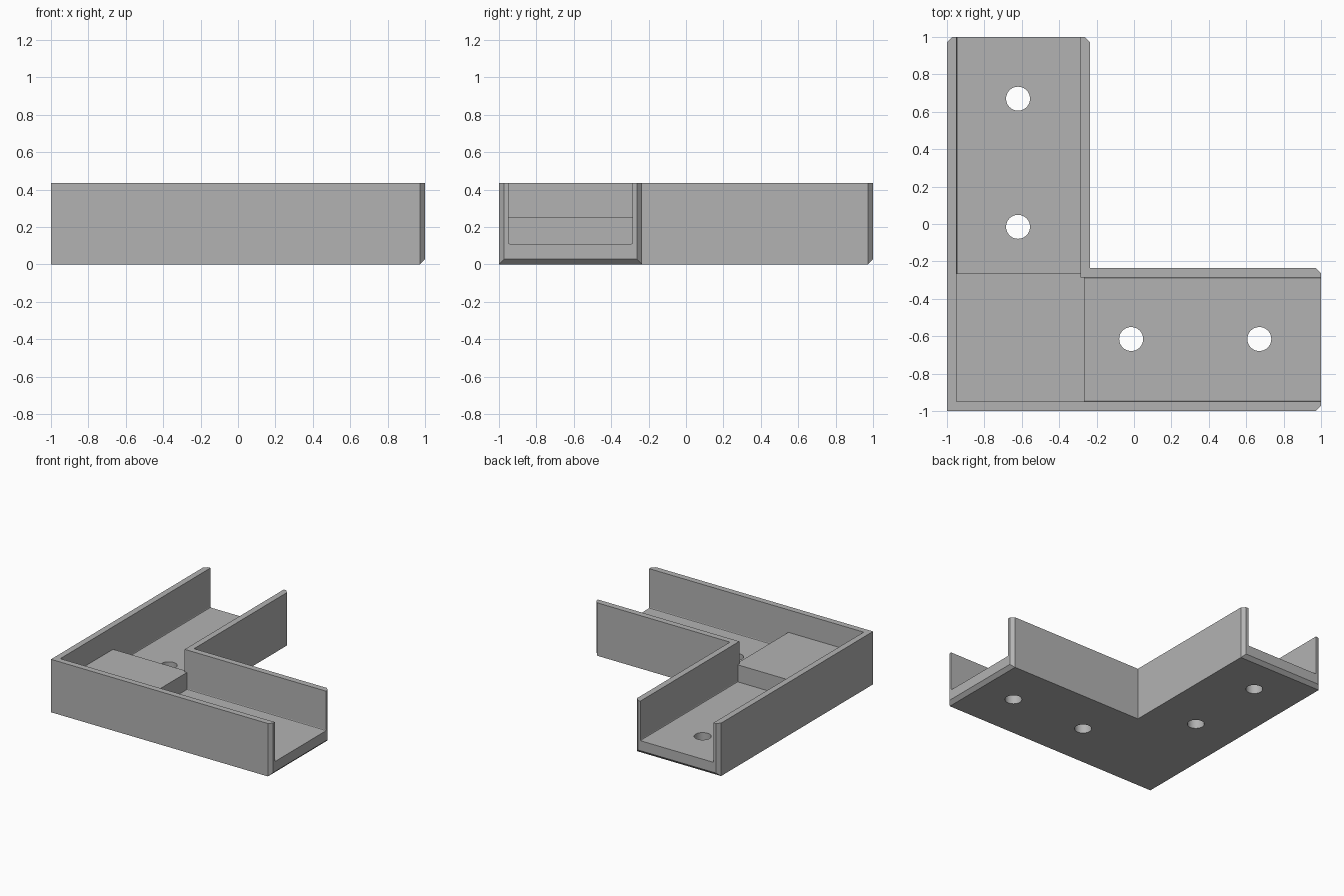
import bpy
import bmesh
import math

if "Cube" in bpy.data.objects:
    bpy.data.objects.remove(bpy.data.objects["Cube"], do_unlink=True)

HEIGHT, FLOOR, WALL, WIDTH = 0.435, 0.11, 0.05, 0.765
INNER = -1 + WIDTH          # outside face of the inner walls
CHAMFER = 0.028

grey = bpy.data.materials.new("plain grey")
grey.use_nodes = True
colour = (0.45, 0.45, 0.45, 1)
grey.diffuse_color = colour
grey.node_tree.nodes["Principled BSDF"].inputs["Base Color"].default_value = colour


def make_object(name, bm):
    bmesh.ops.recalc_face_normals(bm, faces=bm.faces)
    mesh = bpy.data.meshes.new(name)
    bm.to_mesh(mesh)
    bm.free()
    mesh.materials.append(grey)
    obj = bpy.data.objects.new(name, mesh)
    bpy.context.collection.objects.link(obj)
    return obj


def corner_prism(low, high, end, z0, z1):
    """L-shaped prism with equal arms along +x and +y."""
    bm = bmesh.new()
    outline = [(low, low), (end, low), (end, high),
               (high, high), (high, end), (low, end)]
    face = bm.faces.new([bm.verts.new((x, y, z0)) for x, y in outline])
    result = bmesh.ops.extrude_face_region(bm, geom=[face])
    for v in result["geom"]:
        if isinstance(v, bmesh.types.BMVert):
            v.co.z = z1
    return bm


def bevel(bm, rule, size, segments=1):
    edges = [e for e in bm.edges if rule(*[v.co for v in e.verts])]
    bmesh.ops.bevel(bm, geom=edges, offset=size, segments=segments,
                    profile=0.5, affect='EDGES')


def combine(target, other, operation):
    mod = target.modifiers.new(operation.title(), 'BOOLEAN')
    mod.object, mod.operation, mod.solver = other, operation, 'EXACT'
    bpy.context.view_layer.objects.active = target
    bpy.ops.object.modifier_apply(modifier=mod.name)
    bpy.data.objects.remove(other, do_unlink=True)


# Outer body, chamfered round both open ends except along the top
def end_edge(a, b):
    at_end = any(a[i] > 0.99 and b[i] > 0.99 for i in (0, 1))
    return at_end and min(a.z, b.z) < 0.01


bm = corner_prism(-1, INNER, 1, 0, HEIGHT)
bevel(bm, end_edge, CHAMFER)
bracket = make_object("corner_channel", bm)


# Open channel with slightly rounded lower edges
bm = corner_prism(-1 + WALL, INNER - WALL, 1.2, FLOOR, 1)
bevel(bm, lambda a, b: max(a.z, b.z) < FLOOR + 0.01
      and not any(a[i] > 1.1 and b[i] > 1.1 for i in (0, 1)), 0.008, 2)
combine(bracket, make_object("channel_cutter", bm), 'DIFFERENCE')

# Raised block in the corner, sunk into walls and floor
bm = bmesh.new()
bmesh.ops.create_cube(bm, size=1)
for v in bm.verts:
    v.co.x = -0.265 if v.co.x > 0 else -0.98
    v.co.y = -0.265 if v.co.y > 0 else -0.98
    v.co.z = 0.25 if v.co.z > 0 else 0.05
combine(bracket, make_object("corner_block", bm), 'UNION')

# Screw holes through the floor, two in each arm
for along in (-0.015, 0.67):
    for x, y in ((along, -0.615), (-0.62, along)):
        bm = bmesh.new()
        bmesh.ops.create_cone(bm, cap_ends=True, segments=48,
                              radius1=0.064, radius2=0.064, depth=0.5)
        bmesh.ops.translate(bm, verts=bm.verts, vec=(x, y, 0))
        combine(bracket, make_object("hole_cutter", bm), 'DIFFERENCE')

bpy.ops.object.select_all(action='DESELECT')
bracket.select_set(True)
bpy.context.view_layer.objects.active = bracket
bpy.ops.object.shade_smooth_by_angle(angle=math.radians(20))
